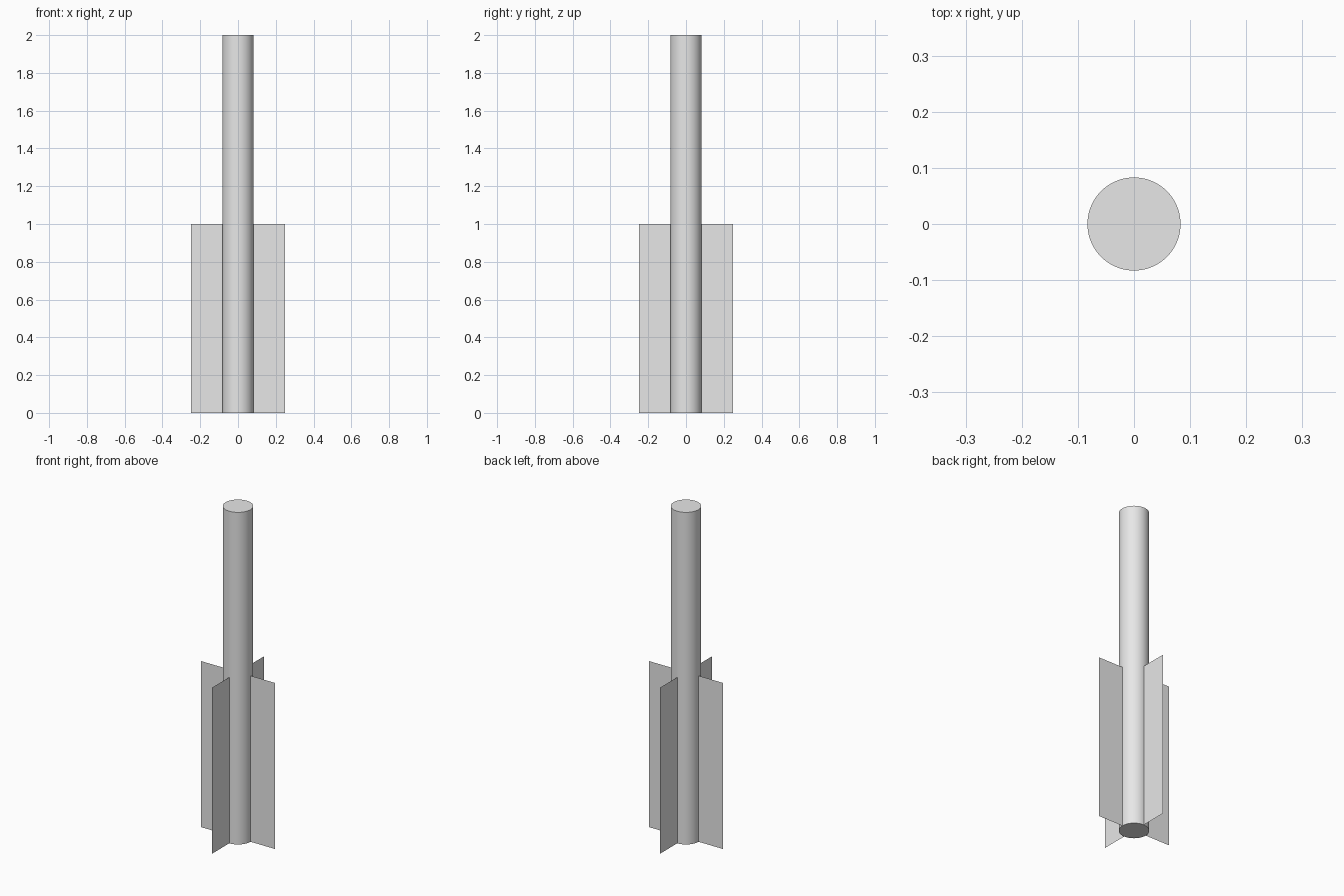
import bpy
import math

cube = bpy.data.objects.get("Cube")
if cube:
    bpy.data.objects.remove(cube, do_unlink=True)

RADIUS = 0.083
HEIGHT = 2.0
FIN_REACH = 0.248
FIN_HEIGHT = 1.0

# Single plain grey
grey = bpy.data.materials.new("light_grey")
grey.use_nodes = True
colour = (0.8, 0.8, 0.8, 1.0)
grey.diffuse_color = colour
grey.node_tree.nodes["Principled BSDF"].inputs["Base Color"].default_value = colour

# Round shaft with flat caps
bpy.ops.mesh.primitive_cylinder_add(vertices=64, radius=RADIUS, depth=HEIGHT,
                                    location=(0, 0, HEIGHT / 2))
shaft = bpy.context.object
shaft.name = "shaft"
shaft.data.materials.append(grey)
bpy.ops.object.shade_smooth_by_angle(angle=math.radians(30))


def add_fin(name, angle):
    """Paper-thin upright sheet running outward from the shaft axis."""
    dx, dy = math.cos(angle) * FIN_REACH, math.sin(angle) * FIN_REACH
    mesh = bpy.data.meshes.new(name)
    mesh.from_pydata([(0, 0, 0), (dx, dy, 0), (dx, dy, FIN_HEIGHT), (0, 0, FIN_HEIGHT)],
                     [], [(0, 1, 2, 3)])
    mesh.materials.append(grey)
    bpy.context.collection.objects.link(bpy.data.objects.new(name, mesh))


# Four fins around the lower half
for i, side in enumerate(("left", "back", "right", "front")):
    add_fin(side + "_fin", i * math.pi / 2)
